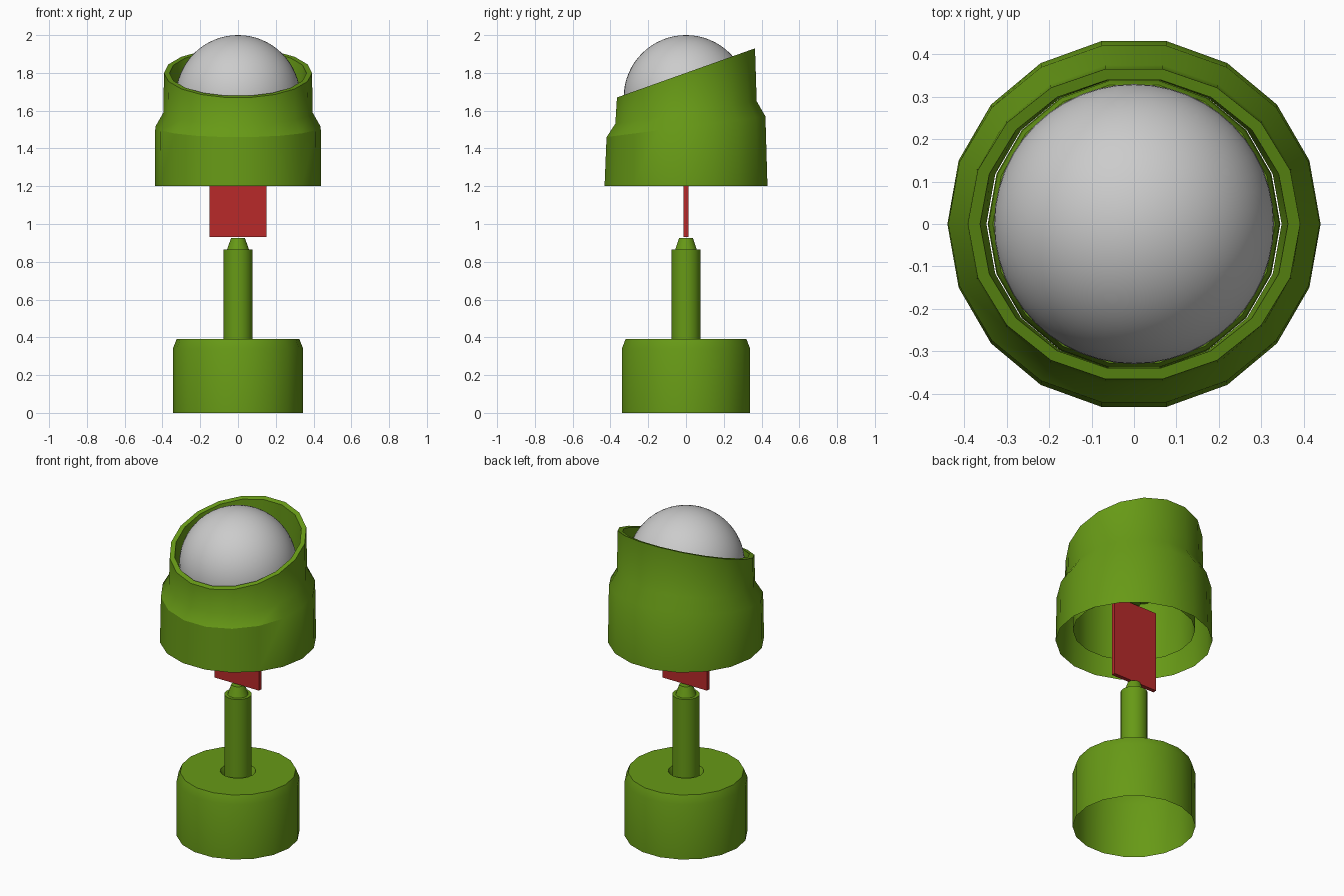
import bpy, bmesh, math

if "Cube" in bpy.data.objects:
    bpy.data.objects.remove(bpy.data.objects["Cube"])

SIDES = 18


def material(name, color):
    m = bpy.data.materials.new(name)
    m.diffuse_color = (*color, 1)
    m.use_nodes = True
    m.node_tree.nodes["Principled BSDF"].inputs["Base Color"].default_value = m.diffuse_color
    return m


green = material("green_plastic", (0.135, 0.32, 0.008))
red = material("red_plate", (0.48, 0.023, 0.023))


def finish(name, bm, mat=None, angle=30):
    me = bpy.data.meshes.new(name)
    bmesh.ops.recalc_face_normals(bm, faces=bm.faces)
    bm.to_mesh(me)
    bm.free()
    ob = bpy.data.objects.new(name, me)
    bpy.context.collection.objects.link(ob)
    if mat:
        me.materials.append(mat)
    if angle:
        bpy.ops.object.select_all(action='DESELECT')
        ob.select_set(True)
        bpy.context.view_layer.objects.active = ob
        bpy.ops.object.shade_smooth_by_angle(angle=math.radians(angle))
    return ob


def loft(name, rings, mat=None, sides=SIDES, cap_end=False):
    """Rings are (x radius, y radius, height, slope of the ring along y)."""
    bm = bmesh.new()
    loops = []
    for rx, ry, z, slope in rings:
        loop = []
        for i in range(sides):
            a = 2 * math.pi * i / sides
            y = ry * math.sin(a)
            loop.append(bm.verts.new((rx * math.cos(a), y, z + slope * y)))
        loops.append(loop)
    for a, b in zip(loops, loops[1:]):
        for i in range(sides):
            j = (i + 1) % sides
            bm.faces.new((a[i], a[j], b[j], b[i]))
    if cap_end:
        bm.faces.new(loops[-1])
    return finish(name, bm, mat)


def lathe(name, profile, **kw):
    return loft(name, [(r, r, z, 0) for r, z in profile], green, **kw)


# Base cup, open below, with a recess around the stem
lathe("base_cup", [(0.345, 0), (0.345, 0.34), (0.325, 0.39),
                   (0.10, 0.39), (0.077, 0.345)])

# Stem with stepped conical tip
lathe("stem", [(0.077, 0.345), (0.077, 0.865), (0.058, 0.865),
               (0.037, 0.925)], cap_end=True)

# Thin plate between the two pins
bm = bmesh.new()
bmesh.ops.create_cube(bm, size=1)
bmesh.ops.scale(bm, vec=(0.304, 0.024, 0.50), verts=bm.verts)
bmesh.ops.translate(bm, vec=(0, 0, 1.18), verts=bm.verts)
finish("plate", bm, red, angle=0)

# Upper pin, pointing down at the plate
lathe("upper_pin", [(0.077, 1.62), (0.077, 1.50), (0.058, 1.50),
                    (0.037, 1.44)], cap_end=True)

# Inner cup carrying the dome, open below
lathe("inner_cup", [(0.343, 1.27), (0.343, 1.60), (0.333, 1.63),
                    (0.077, 1.63)])

# Outer housing with sloping shoulder, slanted rim and inner wall
loft("housing", [
    (0.44, 0.438, 1.20, 0),
    (0.438, 0.427, 1.515, 0.13),
    (0.395, 0.38, 1.59, 0.16),
    (0.392, 0.371, 1.80, 0.356),
    (0.363, 0.345, 1.80, 0.356),
    (0.348, 0.344, 1.62, 0),
], green)

# Smooth dome
bm = bmesh.new()
bmesh.ops.create_uvsphere(bm, u_segments=48, v_segments=32, radius=0.33)
bmesh.ops.bisect_plane(bm, geom=bm.verts[:] + bm.edges[:] + bm.faces[:],
                       plane_co=(0, 0, -0.04), plane_no=(0, 0, -1),
                       clear_outer=True)
bmesh.ops.translate(bm, vec=(0, 0, 1.67), verts=bm.verts)
finish("dome", bm)
